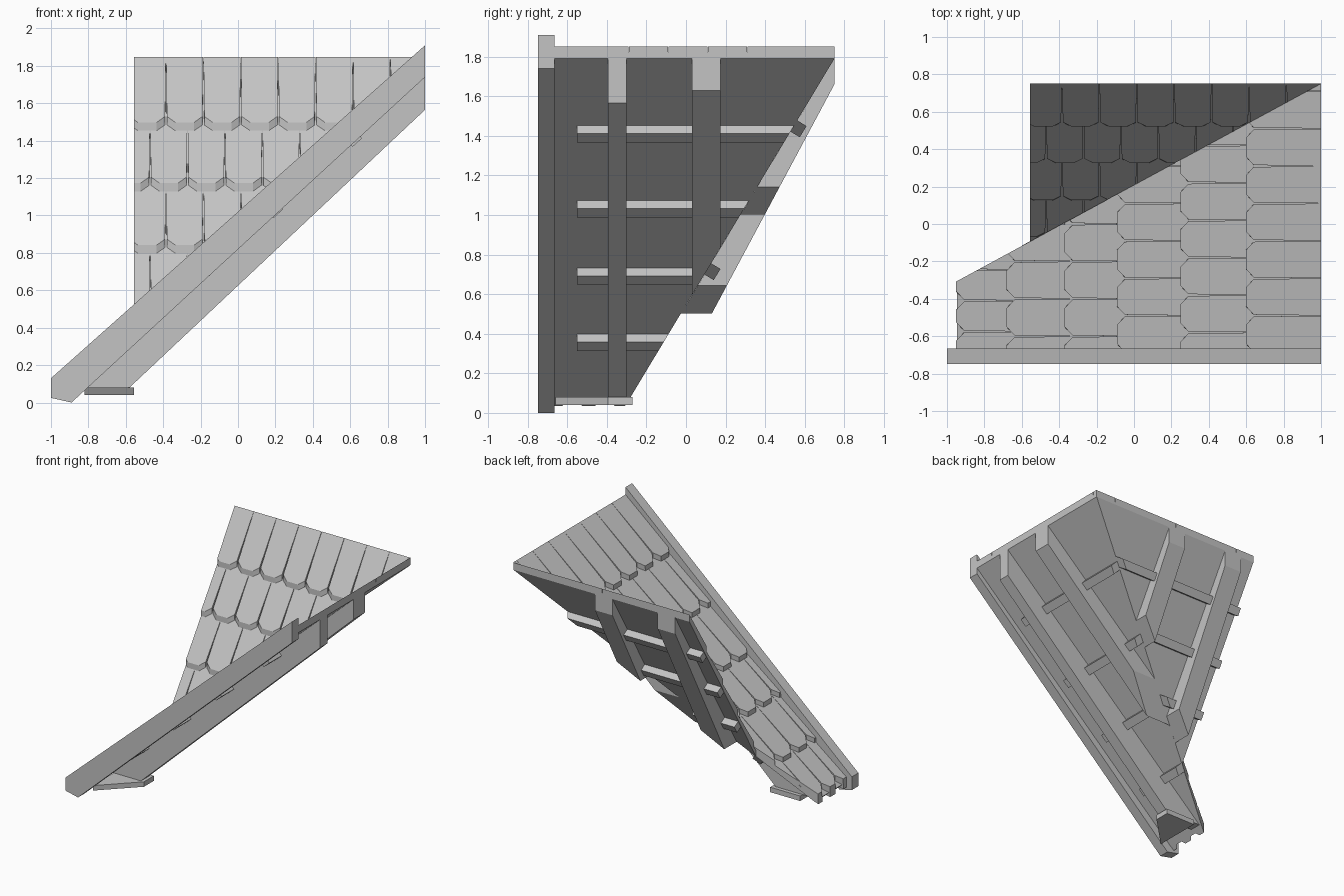
import bpy, bmesh
from mathutils import Vector

if "Cube" in bpy.data.objects:
    bpy.data.objects.remove(bpy.data.objects["Cube"])

grey = bpy.data.materials.new("plain_grey")
grey.use_nodes = True
COLOUR = (0.55, 0.55, 0.55, 1)
grey.diffuse_color = COLOUR
grey.node_tree.nodes["Principled BSDF"].inputs["Base Color"].default_value = COLOUR

# The two roof slopes: undersides meet along a valley
SLOPE_A, BASE_A = 0.9, 0.89       # side slope, rises toward +x
SLOPE_B, BASE_B = 1.66, 0.545     # back slope, rises toward +y
NORMAL_A = Vector((-SLOPE_A, 0, 1)).normalized()
NORMAL_B = Vector((0, -SLOPE_B, 1)).normalized()


def on_a(u, v, w):
    return Vector((v, u, BASE_A + SLOPE_A * v)) + NORMAL_A * w


def on_b(u, v, w):
    return Vector((u, v, BASE_B + SLOPE_B * v)) + NORMAL_B * w


# Cutting planes as (point, normal); the side along the normal is removed
VALLEY = Vector((-SLOPE_A / SLOPE_B, 1, 0))
VALLEY_POINT = Vector((0, (BASE_A - BASE_B) / SLOPE_B, 0))
TOP_A = (Vector((1, 0, 0)), Vector((1, 0, 0)))
TOP_B = (Vector((0, 0.75, 0)), Vector((0, 1, 0)))
FRONT = (Vector((0, -0.67, 0)), Vector((0, -1, 0)))
RAKE = (Vector((-0.555, 0, 0)), Vector((-1, 0, 0)))
CLIP_A = [(VALLEY_POINT, VALLEY), TOP_A, TOP_B, FRONT]
CLIP_B = [(VALLEY_POINT, -VALLEY), TOP_A, TOP_B, RAKE]
ABOVE_A = (on_a(0, 0, 0), -NORMAL_A)
ABOVE_B = (on_b(0, 0, 0), -NORMAL_B)


def add_prism(bm, lower, upper, clips):
    """Add a closed prism, cut by the given planes and capped."""
    part = bmesh.new()
    a = [part.verts.new(p) for p in lower]
    b = [part.verts.new(p) for p in upper]
    part.faces.new(a[::-1])
    part.faces.new(b)
    for i in range(len(a)):
        j = (i + 1) % len(a)
        part.faces.new((a[i], a[j], b[j], b[i]))
    for point, normal in clips:
        geom = part.verts[:] + part.edges[:] + part.faces[:]
        bmesh.ops.bisect_plane(part, geom=geom, dist=1e-5, plane_co=point,
                               plane_no=normal, clear_outer=True)
        rim = [e for e in part.edges if e.is_boundary]
        if rim:
            bmesh.ops.holes_fill(part, edges=rim, sides=0)
    piece = bpy.data.meshes.new("piece")
    part.to_mesh(piece)
    part.free()
    bm.from_mesh(piece)
    bpy.data.meshes.remove(piece)


def finish(name, bm):
    bmesh.ops.recalc_face_normals(bm, faces=bm.faces)
    mesh = bpy.data.meshes.new(name)
    bm.to_mesh(mesh)
    bm.free()
    mesh.materials.append(grey)
    bpy.context.collection.objects.link(bpy.data.objects.new(name, mesh))


def prism(name, lower, upper, clips=()):
    bm = bmesh.new()
    add_prism(bm, lower, upper, clips)
    finish(name, bm)


def slab(name, place, u, v, w, clips):
    corners = [(u[0], v[0]), (u[1], v[0]), (u[1], v[1]), (u[0], v[1])]
    prism(name, [place(*c, w[0]) for c in corners],
          [place(*c, w[1]) for c in corners], clips)


def tile_row(name, place, v0, v1, seam, width, lip, top, lean, bevel, clips):
    """One course of tiles with clipped lower corners and upright lips."""
    bm = bmesh.new()
    start = seam - 8 * width
    for i in range(18):
        c = start + (i + 0.5) * width
        h, full = width / 2 - 0.005, width / 2 - 0.0005
        shape = [(c - h + 0.045, v0), (c + h - 0.045, v0), (c + h, v0 + bevel),
                 (c + full, v1), (c - full, v1), (c - h, v0 + bevel)]
        rise = [lip + (top - lip) * (v - v0) / (v1 - v0) for _, v in shape]
        add_prism(bm, [place(u, v - lean * r, 0.002) for (u, v), r in zip(shape, rise)],
                  [place(u, v, r) for (u, v), r in zip(shape, rise)], clips)
    finish(name, bm)


# Boarding under the tiles
slab("side_slope_boarding", on_a, (-0.8, 1.2), (-0.93, 1.2), (0, 0.025), CLIP_A)
slab("back_slope_boarding", on_b, (-0.7, 1.2), (-0.4, 0.9), (0, 0.012), CLIP_B)

# Tile courses of the side slope
starts = [-0.91, -0.64, -0.33, -0.05, 0.29, 0.64]
seams = [-0.41, -0.4, -0.49, -0.39, -0.49, -0.39 - 0.1]
seams = [-0.41, -0.4, -0.4, -0.49, -0.38, -0.49]
for i, (v, seam) in enumerate(zip(starts, seams)):
    last = v == starts[-1]
    end = 1.05 if last else starts[i + 1] + 0.04
    tile_row(f"side_tiles_{i + 1}", on_a, v, end, seam, 0.165 if i == 0 else 0.2,
             0.062, 0.044 if last else 0.028, -NORMAL_A.x, 0.04, CLIP_A)

# Tile courses of the back slope
starts = [-0.23, -0.03, 0.165, 0.365, 0.56]
for i, v in enumerate(starts):
    last = v == starts[-1]
    end = 0.79 if last else starts[i + 1] + 0.03
    tile_row(f"back_tiles_{i + 1}", on_b, v, end, -0.47 if i % 2 else -0.385, 0.2,
             0.044, 0.029 if last else 0.016, -NORMAL_B.y, 0.02, CLIP_B)

# Verge board along the front
profile = [(-1, 0.13), (-1, 0.025), (-0.89, 0.0), (1, 1.74), (1, 1.91)]
prism("verge_board", [(x, -0.748, z) for x, z in profile],
      [(x, -0.665, z) for x, z in profile])

# Rafters under the side slope
for i, (y0, y1, foot) in enumerate([(-0.395, -0.3, 1.565), (0.03, 0.175, 1.63)]):
    profile = [(1, 1.79), (1, foot), (-0.58, foot - 1.485), (-0.9, 0.08)]
    prism(f"side_rafter_{i + 1}", [(x, y0, z) for x, z in profile],
          [(x, y1, z) for x, z in profile], [ABOVE_B])

# Rafters under the back slope
for i, x in enumerate((-0.43, 0.125)):
    profile = [(0.75, 1.79), (0.75, 1.66), (-0.05, 0.164), (-0.229, 0.164)]
    prism(f"back_rafter_{i + 1}", [(x, y, z) for y, z in profile],
          [(x + 0.155, y, z) for y, z in profile], [ABOVE_A])

# Battens crossing the rafters
for i, x in enumerate((-0.571, -0.199, 0.179, 0.601)):
    slab(f"side_batten_{i + 1}", on_a, (-0.55, 0.9), (x - 0.025, x + 0.025),
         (-0.055, 0.002), [ABOVE_B])
for i, y in enumerate((0.11, 0.325, 0.545)):
    slab(f"back_batten_{i + 1}", on_b, (-0.55, 1.0), (y - 0.017, y + 0.017),
         (-0.055, 0.002), [ABOVE_A])

# Flat plate at the foot of the side slope, cut back to the rafter
plan = [(-0.82, -0.66), (-0.555, -0.395), (-0.555, -0.27), (-0.82, -0.27)]
prism("foot_plate", [(x, y, 0.04) for x, y in plan], [(x, y, 0.08) for x, y in plan])
